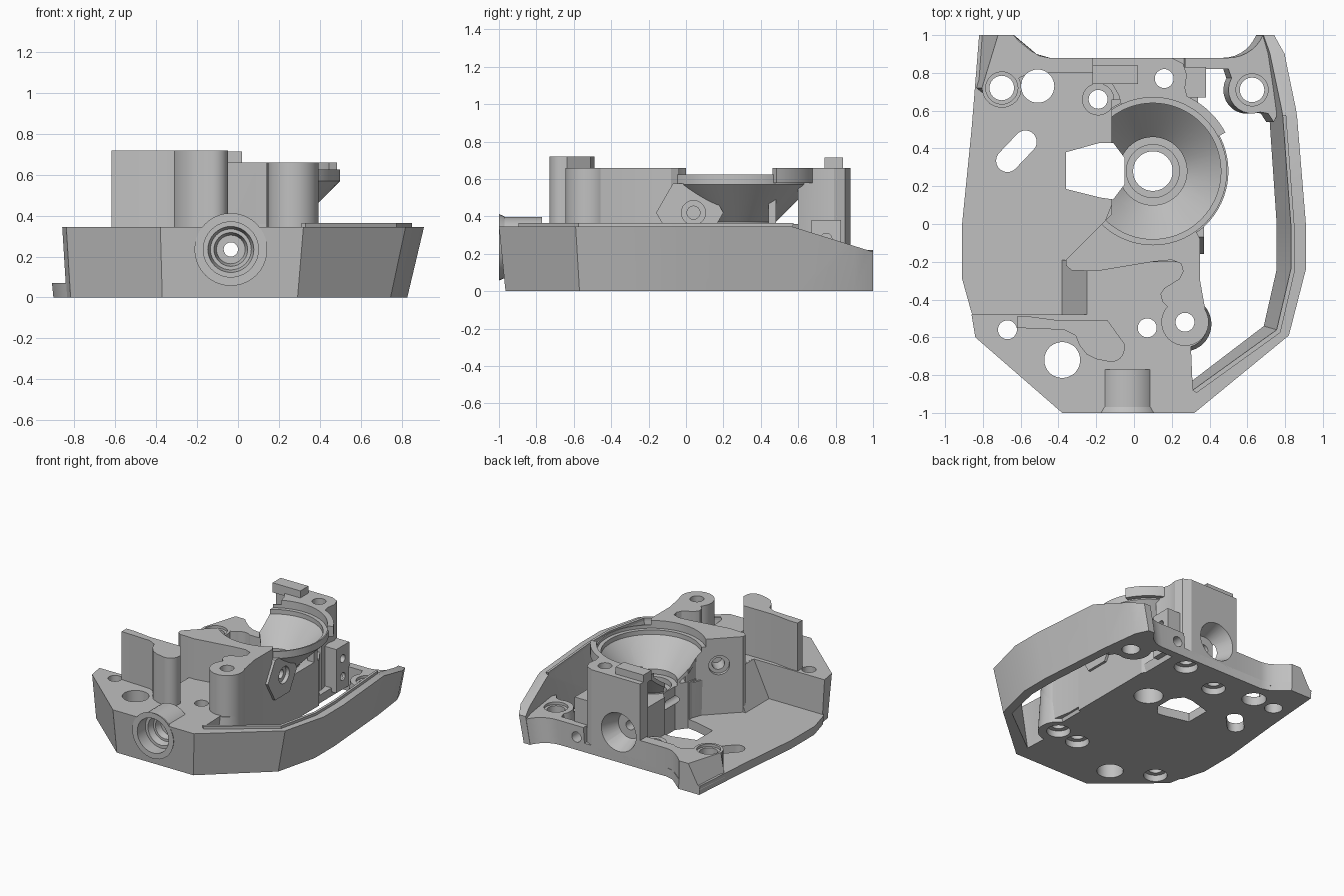
import bpy, bmesh
from math import cos, sin, radians
from mathutils import Vector, Matrix

old = bpy.data.objects.get("Cube")
if old:
    bpy.data.objects.remove(old, do_unlink=True)

grey = bpy.data.materials.new("plain grey")
grey.use_nodes = True
grey.diffuse_color = (0.53, 0.53, 0.53, 1)
grey.node_tree.nodes["Principled BSDF"].inputs["Base Color"].default_value = (0.53, 0.53, 0.53, 1)

parts, cutters = [], []


def finish(name, bm, group):
    bmesh.ops.recalc_face_normals(bm, faces=bm.faces[:])
    me = bpy.data.meshes.new(name)
    bm.to_mesh(me)
    bm.free()
    ob = bpy.data.objects.new(name, me)
    bpy.context.scene.collection.objects.link(ob)
    group.append(ob)
    return ob


def lean(p, amount):
    """Move an outline point inwards, as the outer walls narrow downwards."""
    x, y = p
    return (x * (1 - (0.09 if x > 0 else 0.025) * amount),
            y * (1 - (0.035 if y < -.5 else 0) * amount))


def prism(name, top, z0, z1, amount=0, bottom=None, group=parts):
    bm = bmesh.new()
    low = bottom or [lean(p, amount) for p in top]
    a = [bm.verts.new((x, y, z0)) for x, y in low]
    b = [bm.verts.new((x, y, z1)) for x, y in top]
    bm.faces.new(a)
    bm.faces.new(b)
    n = len(a)
    for i in range(n):
        j = (i + 1) % n
        bm.faces.new((a[i], a[j], b[j], b[i]))
    return finish(name, bm, group)


def rect(x0, x1, y0, y1):
    return [(x0, y0), (x1, y0), (x1, y1), (x0, y1)]


def arc(cx, cy, r, a0, a1, n=16):
    steps = [radians(a0 + (a1 - a0) * i / n) for i in range(n + 1)]
    return [(cx + r * cos(t), cy + r * sin(t)) for t in steps]


def rod(name, start, end, r1, r2=None, seg=40, spin=0, group=parts):
    """Cylinder or cone between two points."""
    start, end = Vector(start), Vector(end)
    d = end - start
    m = Matrix.Translation((start + end) / 2) @ d.to_track_quat('Z', 'Y').to_matrix().to_4x4()
    m = m @ Matrix.Rotation(radians(spin), 4, 'Z')
    bm = bmesh.new()
    bmesh.ops.create_cone(bm, cap_ends=True, segments=seg, radius1=r1,
                          radius2=r1 if r2 is None else r2, depth=d.length, matrix=m)
    return finish(name, bm, group)


def revolve(name, profile, centre, group=parts, seg=72):
    """Closed solid of revolution, capped at both ends of the profile."""
    bm = bmesh.new()
    cx, cy = centre
    rings = []
    for r, z in profile:
        rings.append([bm.verts.new((x, y, z)) for x, y in arc(cx, cy, r, 0, 360, seg)[:-1]])
    bm.faces.new(rings[0])
    bm.faces.new(rings[-1])
    for a, b in zip(rings, rings[1:]):
        for i in range(seg):
            j = (i + 1) % seg
            bm.faces.new((a[i], a[j], b[j], b[i]))
    return finish(name, bm, group)


# Thin tray floor, open on the left and rear
prism("tray_floor", [(-.64, 1), (-.82, 1), (-.86, .5), (-.91, 0), (-.91, -.29), (-.86, -.47),
                     (-.8, -.55), (.3, -.55), (.34, -.4), (.34, .88), (-.45, .88), (-.52, .9),
                     (-.58, .95)], 0, .07, .3)

# Tall front body
prism("front_body", [(-.86, -.48), (-.84, -.6), (-.38, -1), (.32, -1), (.31, -.85), (.3, -.62),
                     (.35, -.45), (.35, .1), (-.12, .1), (-.24, -.2), (-.24, -.48)], 0, .345, 1)
prism("inner_ramp", rect(-.25, -.2, -.49, -.19), .03, .344, bottom=rect(-.4, -.2, -.49, -.19))

# Long side rail with a raised lip on its inner edge
inner = [(.31, -.88), (.755, -.56), (.83, -.24), (.83, 0), (.785, .6)]
rail = prism("side_rail", [(.32, -1), (.82, -.59), (.91, -.24), (.91, 0), (.86, .61), (.82, .9),
                           (.77, 1), (.71, 1), (.74, .9)] + inner[::-1], 0, .345, 1)
lip = prism("rail_lip", inner + [(x + .02, y - .015) for x, y in inner[::-1]], .33, .365)

# Rear arm with its rounded end
prism("rear_arm", [(.27, .88), (.5, .88)] + arc(.5, 1.08, .2, -80, -24, 6) + [
    (.72, 1), (.76, .9), (.77, .6), (.74, .54), (.71, .585)] + arc(.625, .71, .125, 290, 150, 10)
      + [(.5, .82), (.27, .82)], 0, .19, .6)

# Raised rear corner around its screw hole, sloping down to the outside,
# running along the rear edge to the tower
edge = [(-.64, 1), (-.6, .96), (-.55, .92), (-.5, .89), (-.45, .88), (-.21, .88), (-.21, .8), (-.55, .8)]
pad = arc(-.7, .72, .105, 30, -180, 12)
prism("rear_corner", [(-.72, 1)] + edge + pad, .04, .22, bottom=[(-.82, 1)] + edge + pad[:-1] + [(-.84, .72)])

# Central pedestal, bowl and upper deck
bowl_at = (.1, .28)
prism("pedestal", [(-.12, -.2), (.35, -.2), (.35, .5), (.25, .66), (-.12, .66)], 0, .36)
prism("bowl_post", rect(.29, .35, .44, .48), .3, .5)
bowl = revolve("bowl", [(.2, .25), (.2, .37), (.4, .57), (.4, .625)], bowl_at)
prism("upper_deck", [(-.36, -.19), (-.12, .05), (-.1, .15), (.1, -.05), (.3, .02), (.35, -.08),
                     (.35, -.3), (.38, -.47), (.22, -.48), (.15, -.41), (.14, -.37), (.16, -.34),
                     (.24, -.29), (.26, -.25), (.25, -.21), (.2, -.19), (.1, -.2), (-.2, -.25),
                     (-.33, -.245), (-.36, -.22)], .03, .66)
prism("rim_fence", arc(*bowl_at, .435, 28, 78) + arc(*bowl_at, .385, 78, 28), .58, .66)
rod("side_screw_boss", (.15, .02, .42), (.37, .02, .42), .18, seg=6, spin=30)

# Front tower with a rounded column
prism("front_tower", [(-.62, -.49), (-.55, -.49), (-.4, -.51), (-.14, -.51), (-.05, -.635)]
      + arc(-.12, -.66, .07, 0, -100, 6) + [(-.2, -.715), (-.25, -.69), (-.29, -.64), (-.31, -.59),
                                          (-.37, -.56), (-.62, -.55)], .3, .72)

# Rear tower with cap and side bracket
prism("rear_tower", [(-.22, .88), (.2, .88), (.26, .85), (.28, .79), (.27, .72), (.3, .6),
                     (-.06, .6), (-.08, .68), (-.12, .75), (-.22, .78)], 0, .66)
prism("tower_cap", rect(-.22, .02, .74, .84), .64, .715)
prism("side_bracket", rect(.25, .38, .67, .83), .04, .38)

# Low pad and tall screw column with a flared foot
rod("inner_pad", (-.19, .66, .02), (-.19, .66, .12), .085)
rod("screw_column", (.27, -.52, 0), (.27, -.52, .66), .125)
rod("column_foot", (.265, -.53, 0), (.265, -.53, .34), .145, .125)

# Front port with a flange
px, pz = -.035, .235
rod("front_port", (px, -.985, pz), (px, -.77, pz), .162)
rod("port_flange", (px, -1, pz), (px, -.97, pz), .178, .165)

# Vertical through holes, some with a wide recess underneath
for x, y, r, recess in ((-.7, .72, .065, 0), (-.51, .73, .088, 0), (-.19, .66, .05, 1),
                        (.16, .77, .05, 1), (.625, .71, .065, 0), (-.67, -.56, .05, 1),
                        (-.38, -.72, .095, 0), (.07, -.55, .05, 1), (.27, -.52, .05, 1),
                        (.1, .28, .105, 0)):
    rod("hole_cutter", (x, y, -.1), (x, y, .9), r, seg=36, group=cutters)
    if recess:
        rod("recess_cutter", (x, y, -.1), (x, y, .05), .085, seg=36, group=cutters)
for x, y, z in ((-.7, .72, .2), (.625, .71, .17)):
    rod("counterbore_cutter", (x, y, z), (x, y, .5), .085, seg=36, group=cutters)
prism("slot_cutter", arc(-.575, .435, .06, -45, 135) + arc(-.67, .335, .06, 135, 315),
      -.1, .5, group=cutters)
prism("window_cutter", [(-.36, .38), (-.36, .185), (-.18, .14), (-.11, .13), (-.05, .21),
                        (-.05, .35), (-.11, .43), (-.18, .43)], -.1, .56, group=cutters)

# Bowl cavity, seat and rim
revolve("bowl_cutter", [(.14, .3), (.14, .34), (.18, .34), (.18, .38), (.36, .565), (.36, .6),
                        (.39, .6), (.39, .9)], bowl_at, group=cutters)

# Port bores and passage along the body
for y0, y1, r1, r2 in ((-1.1, -.9, .135, .135), (-.91, -.85, .115, .1), (-.86, -.8, .085, .07),
                       (-1.1, 1.1, .035, .035), (.95, .74, .175, .1)):
    rod("bore_cutter", (px, y0, pz), (px, y1, pz), r1, r2, group=cutters)

# Screw holes in the sloping sides and rear face
for start, end, r in (((-.3, .0, .45), (-.14, -.17, .45), .045), ((-.3, .0, .45), (-.22, -.09, .45), .075),
                      ((.42, .04, .42), (.28, .04, .42), .035), ((.42, .04, .42), (.34, .04, .42), .065),
                      ((.45, .75, .28), (.3, .75, .28), .03), ((.45, .75, .14), (.3, .75, .14), .03),
                      ((.33, .95, .1), (.33, .75, .1), .04)):
    rod("screw_cutter", start, end, r, seg=24, group=cutters)

# Cutters used on single parts only
special = []
slope = prism("slope_cutter", rect(.3, 1.3, 0, .9), 0, .6, group=special)
slope.data.transform(Matrix.Translation((0, .57, .345)) @ Matrix.Rotation(-.303, 4, 'X'))
side = prism("bowl_side_cutter", rect(-.6, -.12, -.3, .9), 0, .9, group=special)


def bounds(ob):
    cols = list(zip(*(v.co for v in ob.data.vertices)))
    return [(min(c), max(c)) for c in cols]


def overlap(a, b):
    return all(p[0] < q[1] and q[0] < p[1] for p, q in zip(bounds(a), bounds(b)))


def cut(ob, cutter):
    mod = ob.modifiers.new(cutter.name, 'BOOLEAN')
    mod.operation = 'DIFFERENCE'
    mod.solver = 'EXACT'
    mod.object = cutter


for c in cutters + special:
    c.hide_render = True
for ob in parts:
    for c in cutters:
        if overlap(ob, c):
            cut(ob, c)
cut(rail, slope)
cut(lip, slope)
cut(bowl, side)

# Bake the cuts, then remove the cutters
bpy.context.view_layer.update()
dg = bpy.context.evaluated_depsgraph_get()
baked = [(ob, bpy.data.meshes.new_from_object(ob.evaluated_get(dg))) for ob in parts]
for ob, me in baked:
    ob.modifiers.clear()
    ob.data = me
    me.materials.clear()
    me.materials.append(grey)
for c in cutters + special:
    bpy.data.objects.remove(c, do_unlink=True)

# Smooth round faces, sharp edges
bpy.ops.object.select_all(action='DESELECT')
for ob in parts:
    ob.select_set(True)
bpy.context.view_layer.objects.active = parts[0]
bpy.ops.object.shade_smooth_by_angle(angle=radians(25))
